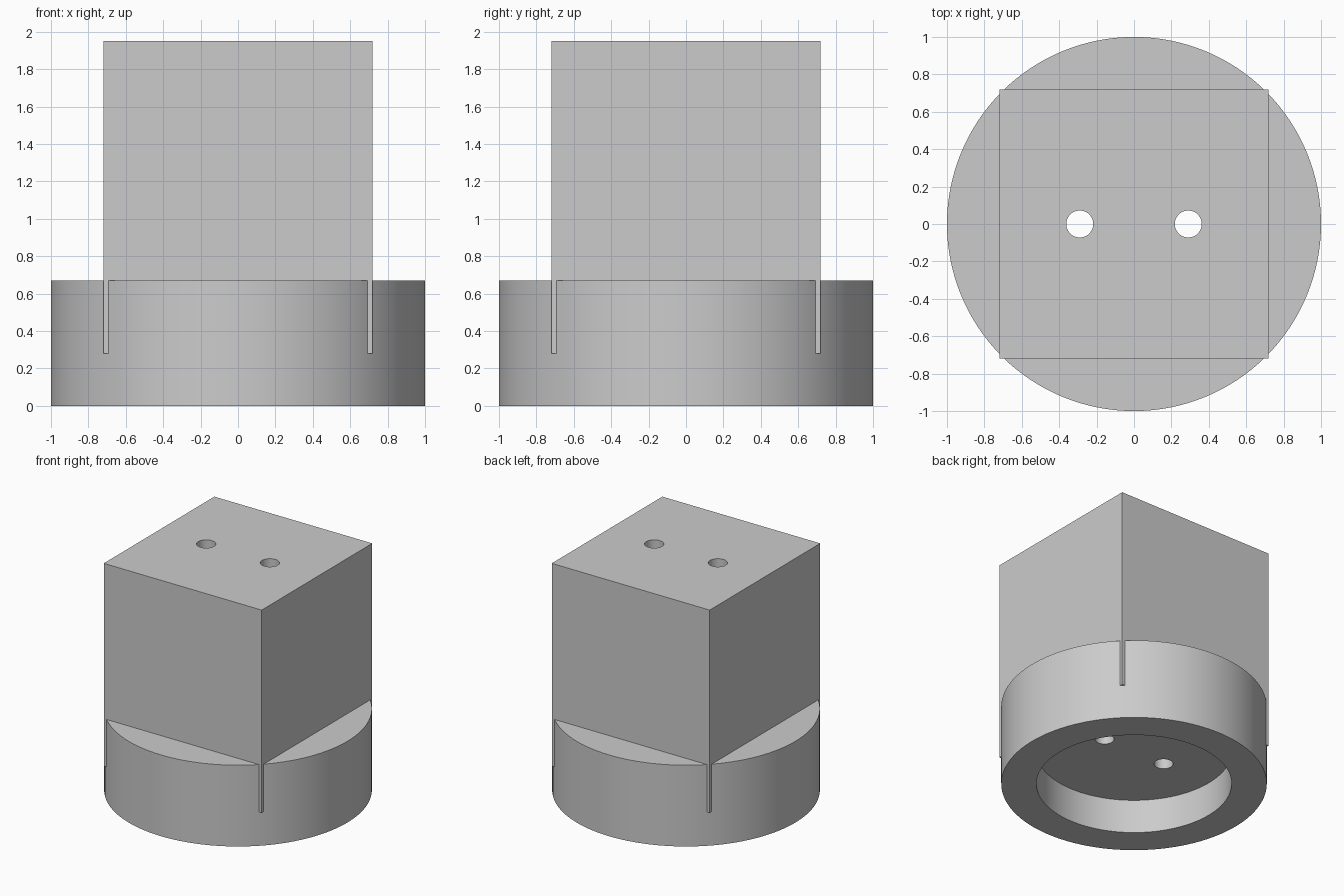
import bpy

cube = bpy.data.objects.get("Cube")
if cube:
    bpy.data.objects.remove(cube, do_unlink=True)

BASE_TOP, BLOCK_BOTTOM, BLOCK_TOP = 0.67, 0.28, 1.95
HALF = 0.72

grey = bpy.data.materials.new("plain_grey")
grey.use_nodes = True
colour = (0.6, 0.6, 0.6, 1)
grey.diffuse_color = colour
grey.node_tree.nodes["Principled BSDF"].inputs["Base Color"].default_value = colour


def cylinder(name, radius, z0, z1, x=0, sides=128):
    bpy.ops.mesh.primitive_cylinder_add(
        vertices=sides, radius=radius, depth=z1 - z0, location=(x, 0, (z0 + z1) / 2))
    obj = bpy.context.object
    obj.name = name
    obj.data.materials.append(grey)
    return obj


def boolean(target, other, operation):
    mod = target.modifiers.new(other.name, "BOOLEAN")
    mod.operation = operation
    mod.solver = "EXACT"
    mod.object = other
    bpy.context.view_layer.objects.active = target
    bpy.ops.object.modifier_apply(modifier=mod.name)
    bpy.data.objects.remove(other, do_unlink=True)


# Round base
body = cylinder("block_on_round_base", 1, 0, BASE_TOP)

# Square block sunk into the base, its corners just breaking the rim
bpy.ops.mesh.primitive_cube_add(size=1, location=(0, 0, (BLOCK_BOTTOM + BLOCK_TOP) / 2))
block = bpy.context.object
block.name = "square_block"
block.dimensions = (2 * HALF, 2 * HALF, BLOCK_TOP - BLOCK_BOTTOM)
bpy.ops.object.transform_apply(location=False, rotation=False, scale=True)
block.data.materials.append(grey)
boolean(body, block, "UNION")

# Round recess under the base, and two holes right through
boolean(body, cylinder("recess_cutter", 0.735, -0.2, BLOCK_BOTTOM), "DIFFERENCE")
for side in (-1, 1):
    hole = cylinder("hole_cutter", 0.072, 0.1, 2.1, side * 0.29, 48)
    boolean(body, hole, "DIFFERENCE")

# Smooth walls, crisp edges
bpy.ops.object.select_all(action="DESELECT")
body.select_set(True)
bpy.context.view_layer.objects.active = body
bpy.ops.object.shade_smooth_by_angle()
